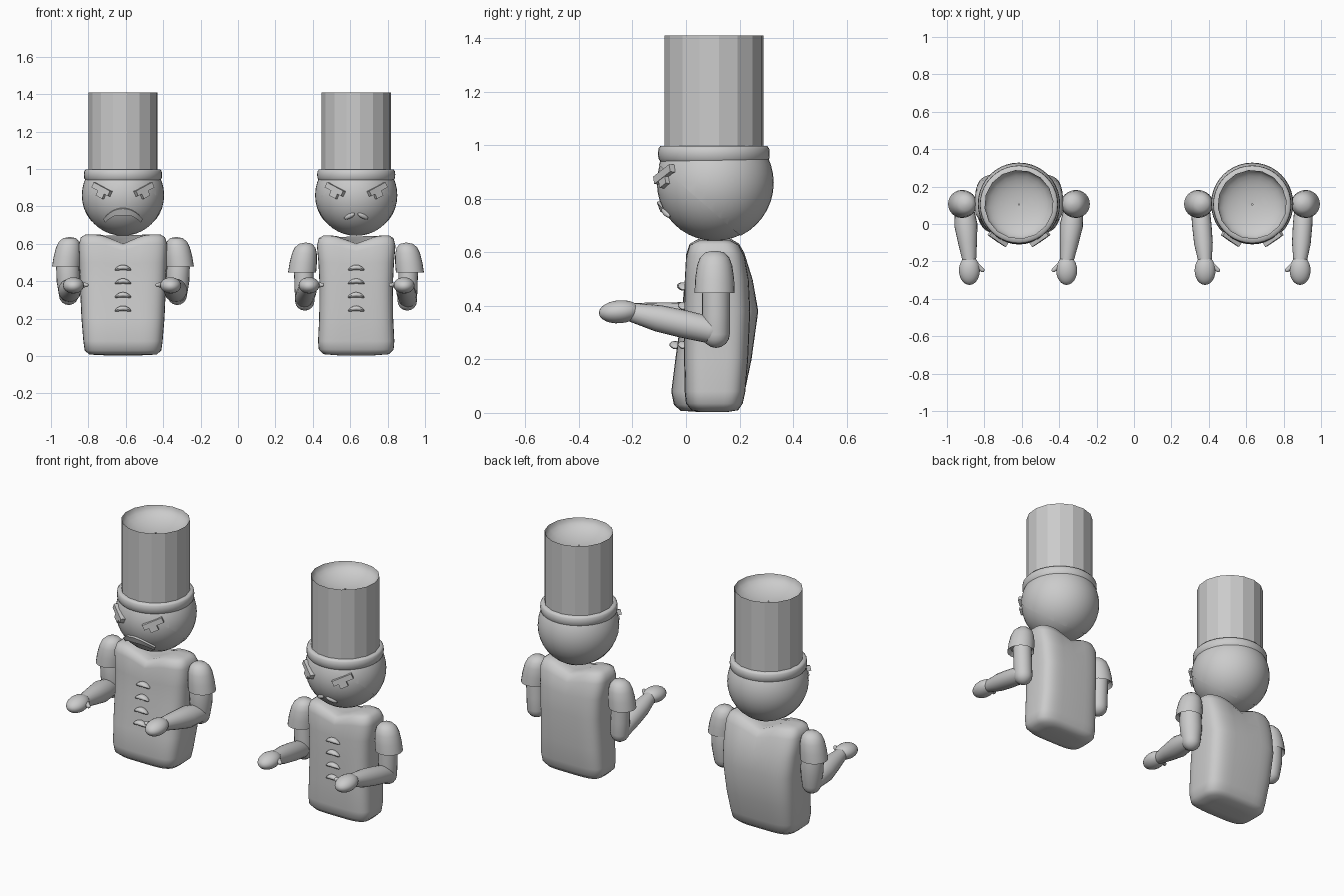
import bpy, bmesh, math
from mathutils import Matrix, Vector

old = bpy.data.objects.get("Cube")
if old:
    bpy.data.objects.remove(old)

GREY = (0.6, 0.6, 0.6, 1)
mat = bpy.data.materials.new("plain_grey")
mat.use_nodes = True
mat.diffuse_color = GREY
mat.node_tree.nodes["Principled BSDF"].inputs["Base Color"].default_value = GREY

HEAD_R, HEAD_Y, HEAD_Z = 0.217, 0.108, 0.86


def finish(name, bm, angle=40):
    bmesh.ops.recalc_face_normals(bm, faces=bm.faces)
    me = bpy.data.meshes.new(name)
    bm.to_mesh(me)
    bm.free()
    me.materials.append(mat)
    ob = bpy.data.objects.new(name, me)
    bpy.context.collection.objects.link(ob)
    bpy.ops.object.select_all(action='DESELECT')
    ob.select_set(True)
    bpy.context.view_layer.objects.active = ob
    if angle:
        bpy.ops.object.shade_smooth_by_angle(angle=math.radians(angle))
    return ob


def skin(bm, rings, cap=True):
    """Join equal rings of points with quads."""
    rows = [[bm.verts.new(p) for p in ring] for ring in rings]
    n = len(rows[0])
    for a, b in zip(rows, rows[1:]):
        for i in range(n):
            j = (i + 1) % n
            bm.faces.new((a[i], a[j], b[j], b[i]))
    if cap:
        bm.faces.new(rows[0])
        bm.faces.new(rows[-1])


def lathe(name, profile, centre, n=32, turn=0.0, angle=40, cap=True):
    bm = bmesh.new()
    rings = []
    for r, z in profile:
        angs = [turn + 2 * math.pi * i / n for i in range(n)]
        rings.append([(centre[0] + r * math.cos(a), centre[1] + r * math.sin(a), z) for a in angs])
    skin(bm, rings, cap)
    return finish(name, bm, angle)


def ellipsoid(name, matrix, radii, seg=24):
    bm = bmesh.new()
    bmesh.ops.create_uvsphere(bm, u_segments=seg, v_segments=seg // 2, radius=1,
                              matrix=matrix @ Matrix.Diagonal((*radii, 1)))
    return finish(name, bm)


def limb(name, start, end, radii):
    """Rounded tapering tube through evenly spaced radii."""
    start, end = Vector(start), Vector(end)
    d = end - start
    rot = d.to_track_quat('Z', 'Y').to_matrix()
    steps = [(math.cos(t * 0.39), -math.sin(t * 0.39) * radii[0], 0) for t in (3.9, 3, 2, 1)]
    k = len(radii) - 1
    prof = [(radii[0] * c, h) for c, h, _ in steps]
    prof += [(r, d.length * i / k) for i, r in enumerate(radii)]
    prof += [(radii[-1] * math.cos(t * 0.39), d.length + radii[-1] * math.sin(t * 0.39))
             for t in (1, 2, 3, 3.9)]
    bm = bmesh.new()
    skin(bm, [[start + rot @ Vector((r * math.cos(a), r * math.sin(a), h))
               for a in [math.tau * i / 20 for i in range(20)]] for r, h in prof])
    return finish(name, bm, 60)


def body(name, cx, sections, dip):
    """Rounded box lofted from (z, half width, front, back), with a neck dip on top."""
    bm = bmesh.new()
    rings = []
    for z, w, f, b in sections:
        ring = []
        for i in range(48):
            a = math.tau * i / 48
            c, s = math.cos(a), math.sin(a)
            x = w * math.copysign(abs(c) ** 0.45, c)
            y = (f + b) / 2 + (b - f) / 2 * math.copysign(abs(s) ** 0.55, s)
            fade = max(0, (z - 0.45) / 0.2)
            ring.append((cx + x, y, z - dip * fade * math.exp(-(x / 0.075) ** 2)))
        rings.append(ring)
    skin(bm, rings)
    return finish(name, bm, 70)


def on_head(cx, dx, dz, roll=0.0, out=0.0):
    """Frame on the head's front: X across, Y up, Z outward."""
    dy = -math.sqrt(HEAD_R ** 2 - dx * dx - dz * dz)
    n = Vector((dx, dy, dz)).normalized()
    across = Vector((0, 0, 1)).cross(n).normalized()
    rot = Matrix((across, n.cross(across), n)).transposed().to_4x4()
    pos = Vector((cx, HEAD_Y, HEAD_Z)) + n * (HEAD_R + out)
    return Matrix.Translation(pos) @ rot @ Matrix.Rotation(roll, 4, 'Z')


def eye(name, cx, side):
    frame = on_head(cx, side * 0.115, 0.02, side * math.radians(24))
    bm = bmesh.new()
    for pos, size in (((0, 0.012, 0), (0.115, 0.03, 0.034)),
                      ((-side * 0.008, -0.016, 0), (0.045, 0.03, 0.03))):
        bmesh.ops.create_cube(bm, size=1, matrix=frame @ Matrix.Translation(pos)
                              @ Matrix.Diagonal((*size, 1)))
    finish(name, bm, 0)


def moustache(name, cx):
    """Drooping band wrapped over the front of the head."""
    bm = bmesh.new()
    rings = []
    for i in range(13):
        t = i / 6 - 1
        dx = 0.1 * t
        dz = -0.085 - 0.045 * abs(t) ** 2.5
        h = 0.017 - 0.008 * abs(t)
        top, low = on_head(cx, dx, dz + h), on_head(cx, dx * 0.9, dz - h)
        rings.append([m @ Vector((0, 0, o)) for m, o in ((top, -.01), (top, .012), (low, .014), (low, -.01))])
    skin(bm, rings)
    finish(name, bm, 30)


def chef(tag, cx, sections, dip, arms, lift, thick):
    body(tag + "_jacket", cx, sections, dip)

    # head and the slightly raised hair at the back
    at = Matrix.Translation((cx, HEAD_Y, HEAD_Z))
    ellipsoid(tag + "_head", at, (HEAD_R,) * 3, 40)
    bm = bmesh.new()
    bmesh.ops.create_uvsphere(bm, u_segments=40, v_segments=20, radius=HEAD_R + 0.003, matrix=at)
    bmesh.ops.bisect_plane(bm, geom=bm.verts[:] + bm.edges[:] + bm.faces[:], clear_inner=True,
                           plane_co=(cx, 0.05, 0.795), plane_no=(0, 0.26, 0.3))
    finish(tag + "_hair", bm)

    # hat: band, faceted tube and hollow crown
    c = (cx, 0.104)
    lathe(tag + "_hat_band", [(0.17, 0.945), (0.2, 0.94), (0.207, 0.95), (0.209, 0.97),
                              (0.207, 0.988), (0.2, 0.997), (0.18, 0.998)], c, 40, angle=60)
    lathe(tag + "_hat_tube", [(0.186, 0.98), (0.186, 1.41)], c, 16, math.radians(6), 0, False)
    lathe(tag + "_hat_hollow", [(0.185 * math.sin(i * math.pi / 16), 1.41 - 0.08 * math.cos(i * math.pi / 16))
                                for i in (0.1, 1, 2, 3, 4, 5, 6, 7, 8)], c, 16, math.radians(6), 60, False)

    for side, word in ((1, "left"), (-1, "right")):
        eye(f"{tag}_{word}_eye", cx, side)

    # crescent buttons
    for k in range(4):
        z = 0.47 - 0.073 * k
        bm = bmesh.new()
        bmesh.ops.create_uvsphere(bm, u_segments=16, v_segments=8, radius=1,
                                  matrix=Matrix.Diagonal((0.044, 0.022, 0.014, 1)))
        front = sections[3][2] + (sections[6][2] - sections[3][2]) * (z - 0.1) / 0.4
        for v in bm.verts:
            v.co.z -= 7 * v.co.x ** 2
            v.co += Vector((cx, front - 0.004, z + 0.004))
        finish(f"{tag}_button_{k + 1}", bm)

    # arms: sleeve, upper arm, forearm, hand and thumb
    for side, (shoulder, hand) in zip((-1, 1), arms):
        word = "left" if side > 0 else "right"
        name = f"{tag}_{word}_"
        inner = shoulder - side * 0.012
        sleeve = lathe(name + "sleeve", [(0.058, 0.47), (0.075, 0.448), (0.073, 0.5), (0.066, 0.55),
                                         (0.055, 0.58), (0.035, 0.6), (0.005, 0.606)], (0, 0), 24, angle=50)
        for v in sleeve.data.vertices:
            v.co.x += inner - side * (v.co.z - 0.5) * 0.12
            v.co.y += 0.107
            v.co.z += lift
        limb(name + "upper_arm", (inner, 0.112, 0.52 + lift), (inner - side * 0.008, 0.112, 0.295 + lift),
             [0.05, thick, thick, 0.052])
        limb(name + "forearm", (inner - side * 0.005, 0.09, 0.31 + lift), (hand, -0.2, 0.375),
             [0.05, thick, 0.05, 0.036])
        tilt = Matrix.Translation((hand, -0.248, 0.378)) @ Matrix.Rotation(0.08, 4, 'X')
        ellipsoid(name + "hand", tilt, (0.056, 0.078, 0.043))
        limb(name + "thumb", (hand - side * 0.03, -0.215, 0.38), (hand - side * 0.07, -0.247, 0.38),
             [0.017, 0.014, 0.011])


# stout figure: (z, half width, front y, back y)
stout = [(0.004, 0.1, 0.04, 0.12), (0.008, 0.18, -0.02, 0.18), (0.03, 0.205, -0.045, 0.205),
         (0.08, 0.212, -0.055, 0.22), (0.2, 0.222, -0.04, 0.245), (0.38, 0.23, -0.015, 0.27),
         (0.5, 0.234, -0.005, 0.25), (0.6, 0.236, 0, 0.22), (0.635, 0.225, 0.012, 0.2),
         (0.65, 0.2, 0.04, 0.175), (0.653, 0.12, 0.08, 0.14)]
chef("stout_chef", -0.615, stout, 0.05, [(-0.925, -0.88), (-0.305, -0.36)], 0.03, 0.062)
moustache("stout_chef_moustache", -0.615)

# slim figure
slim = [(0.004, 0.1, 0.05, 0.16), (0.01, 0.175, 0.02, 0.195), (0.035, 0.2, 0, 0.212),
        (0.08, 0.204, -0.005, 0.222), (0.2, 0.198, -0.007, 0.232), (0.38, 0.196, -0.007, 0.24),
        (0.5, 0.202, -0.005, 0.235), (0.59, 0.21, 0, 0.22), (0.63, 0.2, 0.012, 0.2),
        (0.645, 0.175, 0.04, 0.175), (0.648, 0.11, 0.08, 0.14)]
chef("slim_chef", 0.632, slim, 0.045, [(0.337, 0.38), (0.925, 0.888)], 0, 0.052)
for side, word in ((1, "left"), (-1, "right")):
    ellipsoid(f"slim_chef_{word}_moustache", on_head(0.632, side * 0.036, -0.112, -side * 0.5),
              (0.034, 0.013, 0.012), 16)
